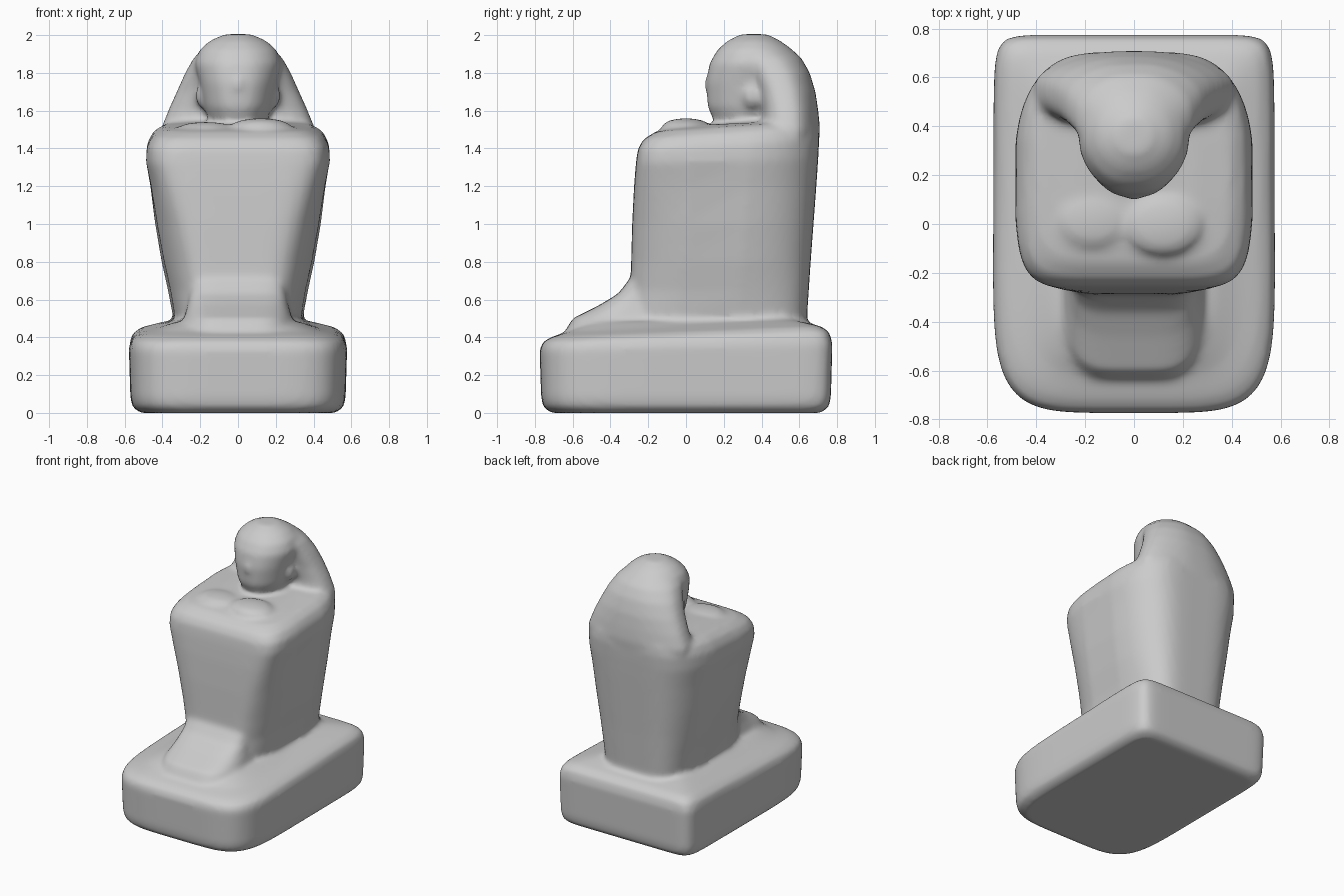
import bpy, bmesh
from math import sin, cos, pi, copysign
from mathutils import Matrix, Vector

N = 72
bm = bmesh.new()


def power(v, n):
    return copysign(abs(v) ** (2 / n), v)


def loft(rings, nf, nb, tilt=0.0):
    """Stack of rounded-box rings (z, y_front, y_back, half-widths front/mid/back, tilt)."""
    loops = []
    for z, y0, y1, wf, wm, wb, tilt in rings:
        cy, ry = (y0 + y1) / 2, (y1 - y0) / 2
        loop = []
        for i in range(N):
            t = 2 * pi * (i + 0.5) / N
            n = nb if sin(t) > 0 else nf
            v = power(sin(t), n)
            end = wb if v > 0 else wf
            w = wm + (end - wm) * v * v
            y = cy + ry * v
            loop.append(bm.verts.new((w * power(cos(t), n), y, z + tilt * y)))
        loops.append(loop)
    for a, b in zip(loops, loops[1:]):
        for i in range(N):
            j = (i + 1) % N
            bm.faces.new((a[i], a[j], b[j], b[i]))
    bm.faces.new(loops[0][::-1])
    bm.faces.new(loops[-1])


def blob(loc, size):
    m = Matrix.Translation(loc) @ Matrix.Diagonal(Vector((*size, 1)))
    bmesh.ops.create_uvsphere(bm, u_segments=24, v_segments=12, radius=1, matrix=m)


# Plinth: rounder at the front, worn sloping top
loft([(z, -0.775 + d, 0.775 - d, 0.578 - d, 0.578 - d, 0.572 - d, t) for z, d, t in
      [(0.0, 0.06, 0), (0.03, 0.02, 0), (0.08, 0.008, 0), (0.35, 0.0, 0.02),
       (0.40, 0.015, 0.035), (0.43, 0.06, 0.04), (0.455, 0.15, 0.04), (0.49, 0.25, 0.02)]], 5, 14)

# Block body: cloaked knees in front, rounded back
loft([
    (0.38, -0.34, 0.65, 0.30, 0.38, 0.34, 0),
    (0.50, -0.30, 0.64, 0.27, 0.345, 0.31, 0),
    (0.65, -0.295, 0.65, 0.265, 0.375, 0.32, 0),
    (0.80, -0.29, 0.66, 0.29, 0.41, 0.33, 0),
    (1.00, -0.285, 0.675, 0.34, 0.445, 0.35, 0),
    (1.20, -0.275, 0.69, 0.41, 0.47, 0.37, 0),
    (1.33, -0.265, 0.70, 0.455, 0.493, 0.39, 0.02),
    (1.41, -0.255, 0.705, 0.455, 0.488, 0.39, 0.05),
    (1.465, -0.225, 0.70, 0.43, 0.455, 0.37, 0.07),
    (1.50, -0.16, 0.66, 0.37, 0.40, 0.33, 0.07),
    (1.52, -0.02, 0.55, 0.22, 0.25, 0.20, 0.05)], 7, 4.5)

# Feet sloping out under the cloak
loft([
    (0.36, -0.64, 0.0, 0.25, 0.32, 0.32, 0),
    (0.45, -0.63, 0.0, 0.24, 0.31, 0.30, 0),
    (0.50, -0.60, 0.0, 0.23, 0.29, 0.28, 0),
    (0.57, -0.46, 0.0, 0.23, 0.27, 0.26, 0),
    (0.63, -0.36, 0.0, 0.24, 0.26, 0.25, 0),
    (0.72, -0.29, 0.0, 0.24, 0.25, 0.25, 0)], 5, 5)

# Wig falling over the shoulders
loft([
    (1.30, 0.42, 0.69, 0.38, 0.40, 0.30, 0),
    (1.50, 0.40, 0.71, 0.40, 0.41, 0.29, 0),
    (1.60, 0.40, 0.70, 0.355, 0.37, 0.26, 0),
    (1.70, 0.38, 0.685, 0.31, 0.325, 0.23, 0),
    (1.80, 0.34, 0.655, 0.265, 0.28, 0.20, 0),
    (1.88, 0.28, 0.61, 0.21, 0.235, 0.17, 0),
    (1.95, 0.26, 0.53, 0.12, 0.16, 0.11, 0)], 3.2, 2.8)

# Head and face
loft([
    (1.42, 0.20, 0.55, 0.08, 0.12, 0.12, 0),
    (1.54, 0.15, 0.55, 0.10, 0.15, 0.15, 0),
    (1.62, 0.115, 0.58, 0.13, 0.18, 0.18, 0),
    (1.75, 0.108, 0.60, 0.155, 0.205, 0.19, 0),
    (1.85, 0.125, 0.60, 0.165, 0.23, 0.18, 0),
    (1.92, 0.165, 0.56, 0.15, 0.205, 0.16, 0),
    (1.97, 0.22, 0.50, 0.10, 0.15, 0.11, 0),
    (2.005, 0.29, 0.43, 0.05, 0.07, 0.05, 0)], 2.8, 2.6)

# Ears, nose and folded hands
for s in (-1, 1):
    blob((s * 0.19, 0.35, 1.68), (0.035, 0.05, 0.065))
blob((0, 0.125, 1.74), (0.03, 0.03, 0.05))
blob((0.12, 0.0, 1.515), (0.16, 0.13, 0.045))
blob((-0.17, 0.02, 1.505), (0.15, 0.12, 0.035))

mesh = bpy.data.meshes.new("block_statue")
bmesh.ops.recalc_face_normals(bm, faces=bm.faces[:])
bm.to_mesh(mesh)
bm.free()
statue = bpy.data.objects.new("block_statue", mesh)
bpy.context.collection.objects.link(statue)

# Fuse the parts into one carved, weathered surface
fuse = statue.modifiers.new("fuse", 'REMESH')
fuse.mode = 'VOXEL'
fuse.voxel_size = 0.018
fuse.use_smooth_shade = True
wear = statue.modifiers.new("wear", 'SMOOTH')
wear.factor = 0.5
wear.iterations = 8
